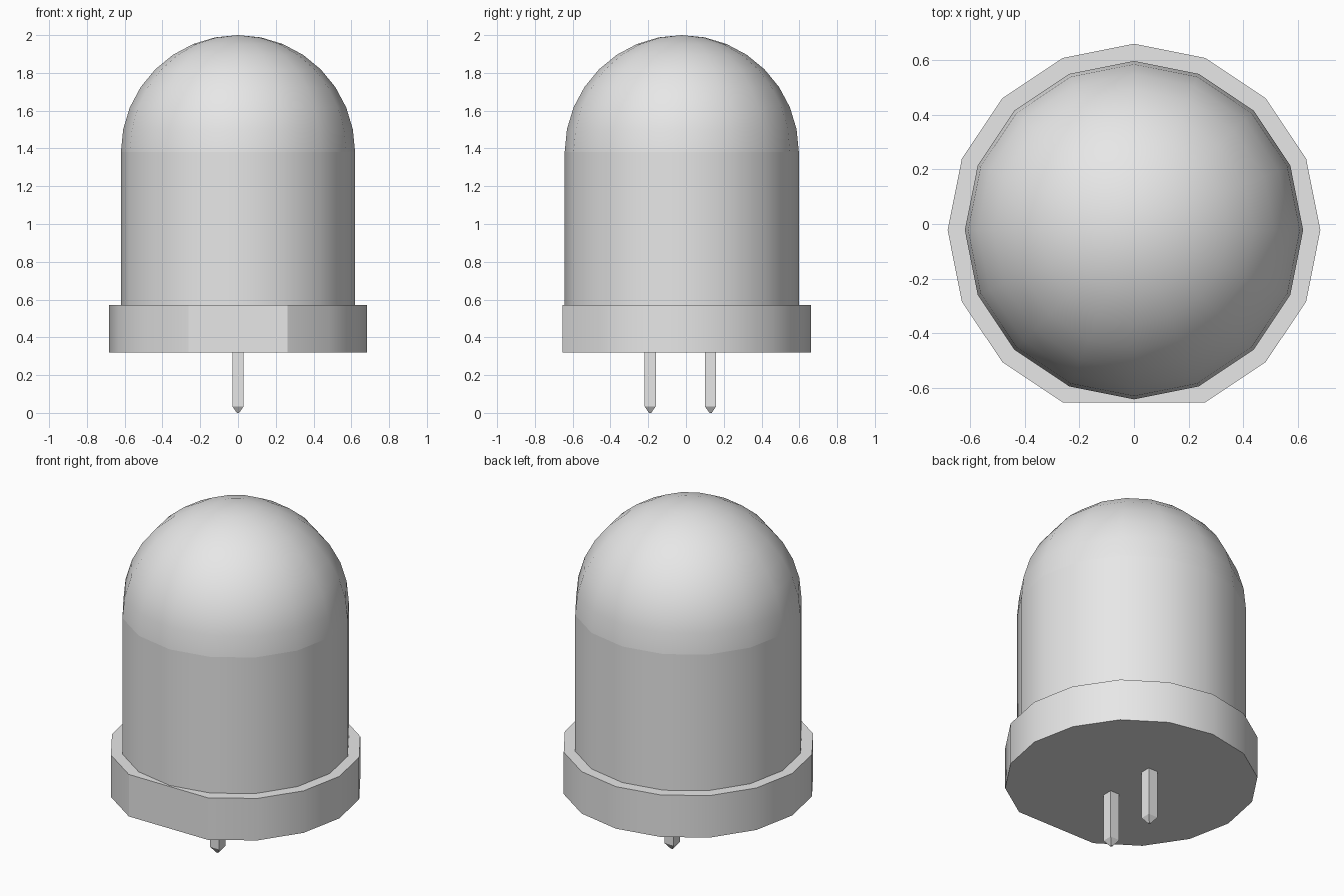
import bpy
import bmesh
import math

if "Cube" in bpy.data.objects:
    bpy.data.objects.remove(bpy.data.objects["Cube"], do_unlink=True)

CY = -0.0225      # centre of the round parts
SIDES = 16
BODY_R = 0.62
FLANGE_R = 0.683
SEAM_Z = 1.38     # where the tube meets the dome

grey = bpy.data.materials.new("light_grey")
grey.use_nodes = True
grey.diffuse_color = (0.8, 0.8, 0.8, 1)
grey.node_tree.nodes["Principled BSDF"].inputs["Base Color"].default_value = (0.8, 0.8, 0.8, 1)


def loft(name, rings, cap_bottom=False, cap_top=False, smooth=True):
    """Skin a stack of rings; a ring of one point closes to a tip."""
    bm = bmesh.new()
    loops = [[bm.verts.new(p) for p in ring] for ring in rings]
    for a, b in zip(loops, loops[1:]):
        n = len(a)
        for i in range(n):
            j = (i + 1) % n
            if len(b) == 1:
                bm.faces.new((a[i], a[j], b[0]))
            else:
                bm.faces.new((a[i], a[j], b[j], b[i]))
    if cap_bottom:
        bm.faces.new(loops[0][::-1])
    if cap_top:
        bm.faces.new(loops[-1])
    mesh = bpy.data.meshes.new(name)
    bm.to_mesh(mesh)
    bm.free()
    mesh.materials.append(grey)
    obj = bpy.data.objects.new(name, mesh)
    bpy.context.collection.objects.link(obj)
    if smooth:
        bpy.ops.object.select_all(action='DESELECT')
        obj.select_set(True)
        bpy.context.view_layer.objects.active = obj
        bpy.ops.object.shade_smooth_by_angle(angle=math.radians(30))
    return obj


def circle(r, z, skip=()):
    return [(r * math.cos(2 * math.pi * i / SIDES),
             CY + r * math.sin(2 * math.pi * i / SIDES), z)
            for i in range(SIDES) if i not in skip]


def square(h, y, z):
    return [(-h, y - h, z), (h, y - h, z), (h, y + h, z), (-h, y + h, z)]


# Base flange, with the front corner cut off as a flat
front = (SIDES * 3 // 4,)
loft("base_flange", [circle(FLANGE_R, 0.32, front), circle(FLANGE_R, 0.57, front)],
     cap_bottom=True, cap_top=True)

# Straight tube of the lens
loft("lens_tube", [circle(BODY_R, 0.57), circle(BODY_R, SEAM_Z)])

# Half-sphere dome
dome = []
for k in range(8):
    a = math.radians(90) * k / 8
    dome.append(circle(BODY_R * math.cos(a), SEAM_Z + BODY_R * math.sin(a)))
dome.append([(0, CY, SEAM_Z + BODY_R)])
loft("lens_dome", dome)

# Two square pins with tapered tips
for name, y in (("front_pin", -0.19), ("back_pin", 0.13)):
    loft(name, [square(0.006, y, 0), square(0.03, y, 0.035), square(0.03, y, 0.33)],
         cap_bottom=True, cap_top=True, smooth=False)
